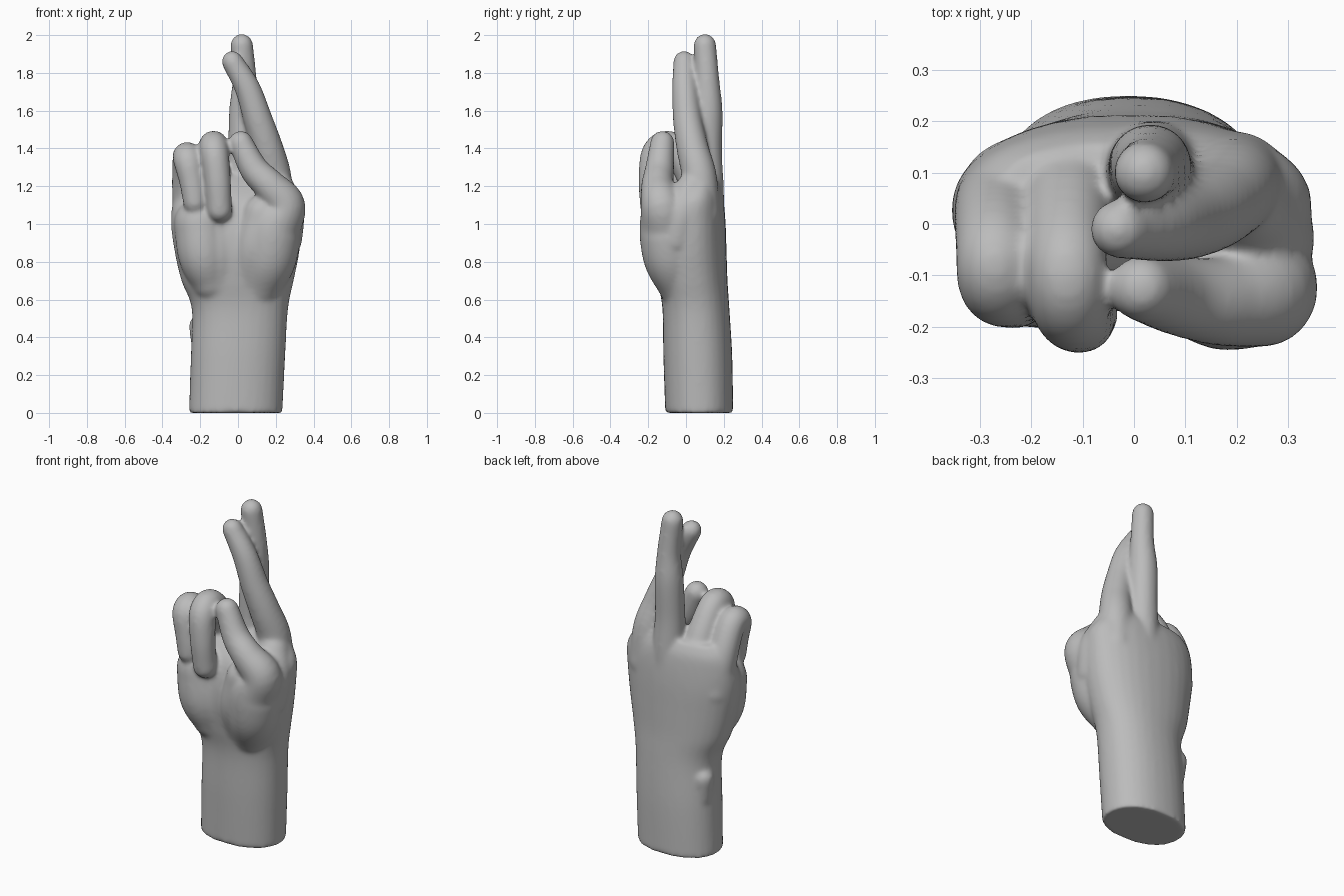
import bpy, bmesh, math
from mathutils import Vector

if "Cube" in bpy.data.objects:
    bpy.data.objects.remove(bpy.data.objects["Cube"])

SIDES = 32
bm = bmesh.new()


def loft(rings):
    """Skin a list of point rings and close both ends."""
    loops = [[bm.verts.new(p) for p in ring] for ring in rings]
    for a, b in zip(loops, loops[1:]):
        for i in range(SIDES):
            j = (i + 1) % SIDES
            bm.faces.new((a[i], a[j], b[j], b[i]))
    bm.faces.new(loops[0][::-1])
    bm.faces.new(loops[-1])


def spline(points, steps=6):
    """Catmull-Rom interpolation through tuples of any size."""
    p = [Vector(q) for q in points]
    p = [p[0] * 2 - p[1]] + p + [p[-1] * 2 - p[-2]]
    out = []
    for a, b, c, d in zip(p, p[1:], p[2:], p[3:]):
        for s in range(steps):
            t = s / steps
            out.append((b * 2 + (c - a) * t + (a * 2 - b * 5 + c * 4 - d) * t * t
                        + (b * 3 - a - c * 3 + d) * t ** 3) / 2)
    return out + [p[-2]]


def circle(centre, tangent, radius):
    side = Vector((1, 0, 0))
    side = (side - tangent * side.dot(tangent)).normalized()
    other = tangent.cross(side)
    return [centre + radius * (side * math.cos(a) + other * math.sin(a))
            for a in (math.tau * i / SIDES for i in range(SIDES))]


def digit(points):
    """Round-ended tube through (x, y, z, radius) points."""
    path = spline(points)
    pos = [p.to_3d() for p in path]
    n = len(pos)
    tan = [(pos[min(i + 1, n - 1)] - pos[max(i - 1, 0)]).normalized() for i in range(n)]
    rings = [circle(c, t, p[3]) for c, t, p in zip(pos, tan, path)]
    dome = [math.radians(a) for a in (15, 30, 45, 60, 75, 86)]

    def cap(i, sign):
        r = path[i][3]
        return [circle(pos[i] + tan[i] * (sign * r * math.sin(a)), tan[i], r * math.cos(a))
                for a in dome]
    loft(cap(0, -1)[::-1] + rings + cap(-1, 1))


def section(z, x0, x1, y0, y1, power=2.2):
    """Horizontal rounded section between the given limits."""
    ring = []
    for i in range(SIDES):
        a = math.tau * i / SIDES
        c, s = math.cos(a), math.sin(a)
        ring.append(Vector(((x0 + x1) / 2 + (x1 - x0) / 2 * math.copysign(abs(c) ** (2 / power), c),
                            (y0 + y1) / 2 + (y1 - y0) / 2 * math.copysign(abs(s) ** (2 / power), s), z)))
    return ring


# Forearm, wrist and flat of the palm
body = [(0, -.26, .235, -.11, .25), (.3, -.25, .25, -.12, .245), (.55, -.245, .265, -.125, .23),
        (.7, -.3, .295, -.15, .22), (.85, -.335, .325, -.17, .215), (1, -.355, .342, -.16, .21),
        (1.12, -.345, .343, -.12, .2), (1.2, -.31, .3, -.05, .185), (1.26, -.25, .26, .02, .155)]
loft([section(*p) for p in spline(body)])

# Heel of the palm on the little finger side
digit([(-.14, -.04, .7, .11), (-.18, -.065, .83, .135), (-.2, -.055, 1, .14)])
digit([(-.1, -.04, .68, .1), (-.11, -.065, .83, .115), (-.12, -.05, 1, .12)])
# Inner and outer mound of the thumb
digit([(.06, -.05, .7, .1), (.09, -.095, .87, .118), (.13, -.115, 1.05, .105)])
digit([(.12, -.03, .68, .12), (.165, -.08, .82, .145), (.19, -.1, .98, .148), (.245, -.13, 1.1, .112),
       (.17, -.15, 1.2, .088), (.085, -.14, 1.29, .077), (.015, -.125, 1.43, .064)])
# Web between thumb and index finger
digit([(.24, -.05, .92, .1), (.25, -.02, 1.06, .1), (.215, .03, 1.18, .09)])
# Index finger crossing in front of the middle finger
digit([(.2, .08, 1.05, .1), (.19, .07, 1.25, .093), (.155, .035, 1.4, .085),
       (.107, .008, 1.55, .077), (.05, -.006, 1.72, .068), (-.03, -.01, 1.86, .057)])
# Middle finger
digit([(.04, .105, .98, .1), (.035, .108, 1.2, .092), (.03, .108, 1.38, .083),
       (.032, .115, 1.6, .079), (.035, .112, 1.76, .065), (.02, .1, 1.947, .06)])
# Curled ring finger
digit([(-.11, .1, .98, .1), (-.125, .06, 1.2, .09), (-.13, -.065, 1.405, .077),
       (-.125, -.155, 1.385, .076), (-.108, -.182, 1.24, .07), (-.097, -.175, 1.075, .066)])
# Curled little finger
digit([(-.23, .055, .98, .11), (-.265, .03, 1.18, .085), (-.27, -.05, 1.345, .077),
       (-.265, -.115, 1.335, .077), (-.242, -.135, 1.22, .068), (-.228, -.14, 1.115, .063)])
# Wrist bone
digit([(-.19, .115, .34, .055), (-.2, .12, .46, .06)])

bmesh.ops.recalc_face_normals(bm, faces=bm.faces)
mesh = bpy.data.meshes.new("hand")
bm.to_mesh(mesh)
bm.free()
hand = bpy.data.objects.new("hand", mesh)
bpy.context.collection.objects.link(hand)

grey = bpy.data.materials.new("plain grey")
grey.use_nodes = True
colour = (.5, .5, .5, 1)
grey.diffuse_color = colour
grey.node_tree.nodes["Principled BSDF"].inputs["Base Color"].default_value = colour
mesh.materials.append(grey)

# Fuse the parts into one skin and soften the joins
fuse = hand.modifiers.new("fuse", 'REMESH')
fuse.mode = 'VOXEL'
fuse.voxel_size = .011
fuse.use_smooth_shade = True
soften = hand.modifiers.new("soften", 'SMOOTH')
soften.factor = .5
soften.iterations = 14

bpy.ops.object.select_all(action='DESELECT')
hand.select_set(True)
bpy.context.view_layer.objects.active = hand
for name in ("fuse", "soften"):
    bpy.ops.object.modifier_apply(modifier=name)
bpy.ops.object.shade_smooth_by_angle(angle=math.radians(50))
